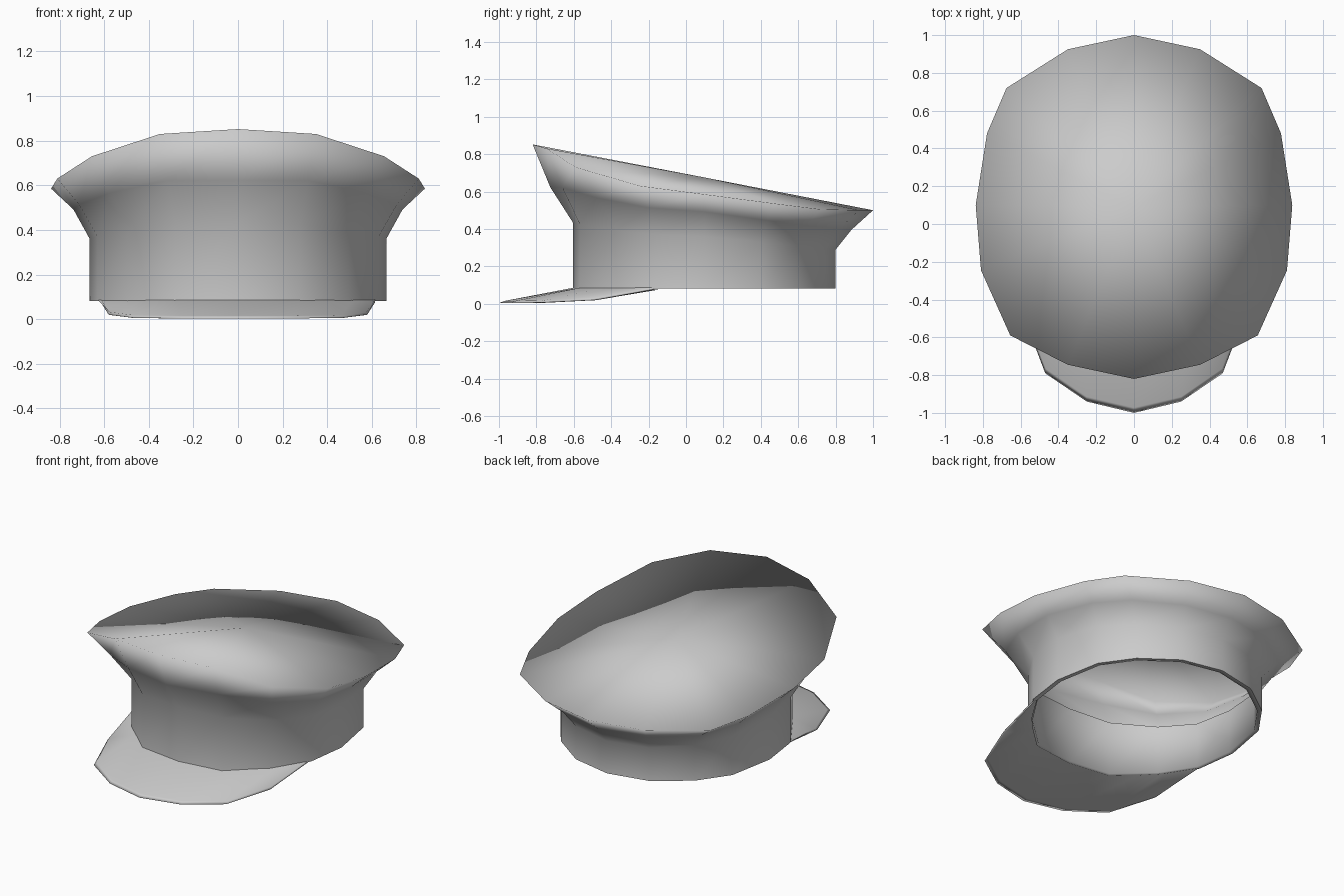
import bpy, bmesh

if "Cube" in bpy.data.objects:
    bpy.data.objects.remove(bpy.data.objects["Cube"])

# Half outlines (x >= 0), running from the front to the back
RIM = [(0, -.82, .852), (.35, -.745, .83), (.655, -.59, .73), (.81, -.245, .63), (.838, .1, .585),
       (.778, .48, .535), (.675, .72, .505), (.35, .925, .5), (0, 1, .5)]
BAND = [(0, -.605, .435), (.28, -.567, .425), (.495, -.37, .39), (.63, -.16, .37), (.665, .1, .36),
        (.61, .4, .33), (.475, .59, .31), (.26, .745, .295), (0, .8, .29)]
BASE_Z = .082


def ring(half):
    """Close a half outline by mirroring it across x = 0."""
    return half + [(-x, y, z) for x, y, z in half[-2:0:-1]]


def strip(half):
    """Mirror an open half outline that starts on x = 0."""
    return [(-x, y, z) for x, y, z in half[:0:-1]] + half


def loft(name, rows, closed, pole=None):
    """Skin a list of equal-length rows with quads, optionally ending in a fan."""
    bm = bmesh.new()
    vs = [[bm.verts.new(p) for p in row] for row in rows]
    n = len(vs[0])
    for a, b in zip(vs, vs[1:]):
        for i in range(n if closed else n - 1):
            j = (i + 1) % n
            bm.faces.new((a[i], a[j], b[j], b[i]))
    if pole:
        tip = bm.verts.new(pole)
        for i in range(n):
            bm.faces.new((vs[-1][i], vs[-1][(i + 1) % n], tip))
    for f in bm.faces:
        f.smooth = True
    me = bpy.data.meshes.new(name)
    bm.to_mesh(me)
    bm.free()
    ob = bpy.data.objects.new(name, me)
    bpy.context.collection.objects.link(ob)
    return ob


# Cap body: band, flared side and domed crown in one smooth skin
base = [(x, y, BASE_Z) for x, y, z in BAND]
flare = []
for i, (b, r) in enumerate(zip(BAND, RIM)):
    k = i / 8
    t = .56 - .14 * min(1, 2 * k)
    tz = .45 + .05 * k + .11 * (1 - abs(2 * k - 1))
    flare.append((b[0] + (r[0] - b[0]) * t, b[1] + (r[1] - b[1]) * t, b[2] + (r[2] - b[2]) * tz))
loft("cap_body", [ring(base), ring(BAND), ring(flare), ring(RIM)], True, pole=(0, .09, .677))

# Inner lining turned in at the bottom edge of the band
inset = [(x * .96, .1 + (y - .1) * .96, z) for x, y, z in BAND]
loft("lining", [ring(inset), ring([(x, y, BASE_Z) for x, y, z in inset]), ring(base)], True)

# Visor: sloping top, thin rolled lip and underside, rooted along the band
edge = [(0, -1, .003), (.25, -.94, .003), (.47, -.79, .006), (.58, -.5, .02), (.615, -.17, .078)]
root = [(0, -.6, .086), (.275, -.564, .086), (.41, -.443, .086), (.51, -.34, .086), (.628, -.155, .086)]
lip = [(e[0] * .95 + r[0] * .05, e[1] * .93 + r[1] * .07, e[2] + .012) for e, r in zip(edge, root)]
under = [(x, y + .005, max(.004, z - .013)) for x, y, z in lip]
root_under = [(x * .98, y + .012, BASE_Z - .006) for x, y, z in root]
loft("visor", [strip(r) for r in (root_under, under, edge, lip, root)], False)
